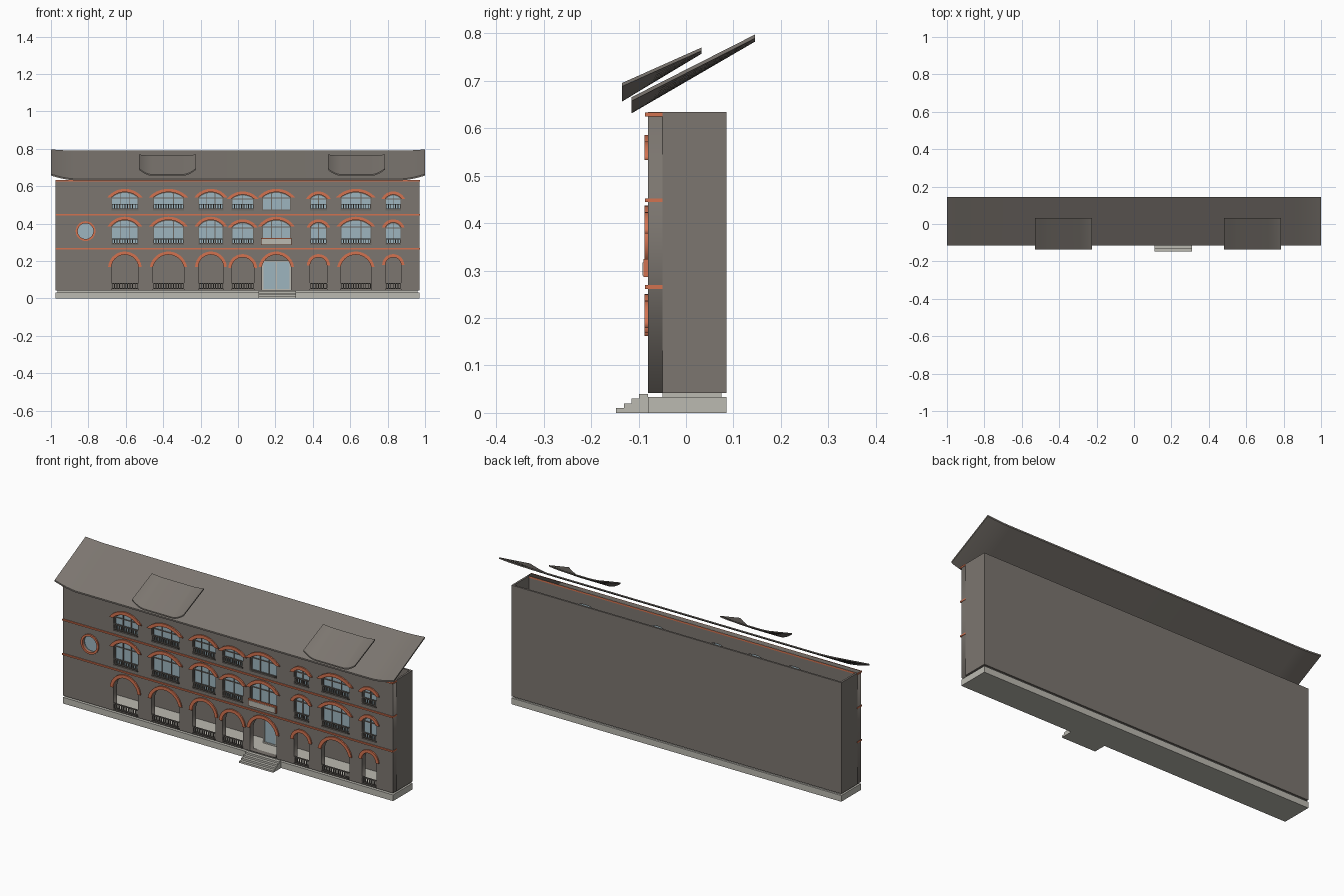
import bpy, bmesh, math
from mathutils import Matrix, Vector

if "Cube" in bpy.data.objects:
    bpy.data.objects.remove(bpy.data.objects["Cube"])


def material(name, rgb):
    m = bpy.data.materials.new(name)
    m.use_nodes = True
    m.diffuse_color = (*rgb, 1)
    m.node_tree.nodes["Principled BSDF"].inputs["Base Color"].default_value = (*rgb, 1)
    return m


WALL = material("warm grey wall", (0.20, 0.18, 0.16))
TRIM = material("dark grey trim", (0.15, 0.135, 0.12))
STONE = material("pale stone", (0.50, 0.49, 0.44))
BRICK = material("orange brick", (0.65, 0.17, 0.08))
GLASS = material("blue glass", (0.34, 0.46, 0.52))


def add_mesh(name, bm, mat):
    bmesh.ops.recalc_face_normals(bm, faces=bm.faces)
    me = bpy.data.meshes.new(name)
    bm.to_mesh(me)
    bm.free()
    me.materials.append(mat)
    ob = bpy.data.objects.new(name, me)
    bpy.context.collection.objects.link(ob)
    return ob


def boxes(name, items, mat):
    """One mesh of boxes, each given as x0, x1, y0, y1, z0, z1."""
    bm = bmesh.new()
    for x0, x1, y0, y1, z0, z1 in items:
        mid = Vector((x0 + x1, y0 + y1, z0 + z1)) / 2
        size = Matrix.Diagonal((x1 - x0, y1 - y0, z1 - z0, 1))
        bmesh.ops.create_cube(bm, size=1, matrix=Matrix.Translation(mid) @ size)
    return add_mesh(name, bm, mat)


def plate(name, loops, y0, y1, mat):
    """Fill outlines drawn in x and z (inner loops are holes), thick from y0 to y1."""
    cu = bpy.data.curves.new(name, "CURVE")
    cu.dimensions = "2D"
    cu.fill_mode = "BOTH"
    cu.extrude = (y1 - y0) / 2
    for loop in loops:
        sp = cu.splines.new("POLY")
        sp.points.add(len(loop) - 1)
        for p, (x, z) in zip(sp.points, loop):
            p.co = (x, z, 0, 1)
        sp.use_cyclic_u = True
    cu.materials.append(mat)
    ob = bpy.data.objects.new(name, cu)
    bpy.context.collection.objects.link(ob)
    ob.rotation_euler.x = math.pi / 2
    ob.location.y = (y0 + y1) / 2
    bpy.ops.object.select_all(action="DESELECT")
    ob.select_set(True)
    bpy.context.view_layer.objects.active = ob
    bpy.ops.object.convert(target="MESH")


def arc(cx, half, spring, rise, grow=0.0, n=14):
    """Circular arch from left to right, widened by grow."""
    r = (half ** 2 + rise ** 2) / (2 * rise)
    cz = spring + rise - r
    r += grow
    a = math.acos(max(-1, min(1, (spring - cz) / r)))
    return [(cx + r * math.sin(t), cz + r * math.cos(t))
            for t in (-a + 2 * a * i / n for i in range(n + 1))]


def opening(cx, half, bottom, spring, rise, inset=0.0):
    top = arc(cx, half - inset, spring, rise - inset)
    return [(cx - half + inset, bottom + inset)] + top + [(cx + half - inset, bottom + inset)]


def circle(cx, cz, r, n=28):
    return [(cx + r * math.cos(math.tau * i / n), cz + r * math.sin(math.tau * i / n))
            for i in range(n)]


# Layout: window columns (centre, width) and storeys (bottom, apex, tallest rise, railing top)
COLUMNS = [(-0.605, 0.145), (-0.372, 0.165), (-0.145, 0.135), (0.025, 0.12),
           (0.205, 0.155), (0.43, 0.09), (0.63, 0.165), (0.83, 0.085)]
STOREYS = [(0.045, 0.234, 0.066, 0.082), (0.286, 0.420, 0.036, 0.320),
           (0.470, 0.569, 0.030, 0.506)]
LEFT, RIGHT = -0.975, 0.97
FRONT, INNER, BACK = -0.08, -0.05, 0.085
DOOR = 4
ROUND = (-0.815, 0.36)

holes, rings, frames, panes, bars, rails = [], [], [], [], [], []
for level, (bottom, apex, tallest, rail_top) in enumerate(STOREYS):
    for col, (cx, width) in enumerate(COLUMNS):
        half = width / 2
        top = apex - (0.014 if width < 0.13 else 0)
        rise = min(tallest if width > 0.13 else tallest - 0.008, half * 0.97)
        spring = top - rise
        shape = (cx, half, bottom, spring, rise)
        holes.append(opening(*shape))
        rings.append(arc(cx, half, spring, rise, 0.017) + arc(cx, half, spring, rise)[::-1])
        # Glazing on the upper storeys
        if level:
            panes.append(opening(*shape))
            frames += [opening(*shape), opening(*shape, inset=0.005)]
            bars.append((cx - half, cx + half, -0.071, -0.06, spring - 0.004, spring))
            count = 3 if width > 0.13 else 2
            for i in range(1, count):
                x = cx - half + width * i / count
                end = top - 0.004 if count == 2 else spring + rise * 0.8
                bars.append((x - 0.002, x + 0.002, -0.071, -0.06, bottom, end))
        # Railing
        if col != DOOR:
            for z in (bottom + 0.005, rail_top - 0.005):
                rails.append((cx - half, cx + half, FRONT, -0.073, z, z + 0.005))
            count = round(width / 0.014)
            for i in range(count + 1):
                x = cx - half + 0.003 + (width - 0.006) * i / count
                rails.append((x - 0.0025, x + 0.0025, -0.079, -0.074,
                              bottom + 0.01, rail_top - 0.005))

# Round window
holes.append(circle(*ROUND, 0.043))
rings += [circle(*ROUND, 0.053), circle(*ROUND, 0.042)]
panes.append(circle(*ROUND, 0.043))

# Facade with its openings
outline = [(LEFT, 0.042), (RIGHT, 0.042), (RIGHT, 0.634), (LEFT, 0.634)]
plate("facade", [outline] + holes, FRONT, INNER, WALL)
plate("arch_trim", rings, -0.087, FRONT + 0.002, BRICK)
plate("window_frames", frames, -0.072, -0.06, TRIM)
plate("window_glass", panes, -0.066, -0.062, GLASS)
boxes("window_bars", bars, TRIM)
boxes("window_railings", rails, TRIM)

# Storey bands
boxes("brick_bands", [(LEFT - 0.002, RIGHT + 0.002, -0.086, INNER + 0.001, z, z + 0.008)
                      for z in (0.261, 0.444, 0.625)], BRICK)

# Hollow body, open at the top
T = 0.01
boxes("body_walls", [(LEFT, RIGHT, BACK - T, BACK, 0.042, 0.634),
                     (LEFT, LEFT + T, INNER, BACK - T, 0.042, 0.634),
                     (RIGHT - T, RIGHT, INNER, BACK - T, 0.042, 0.634)], WALL)

# Base, floor and front steps
boxes("base", [(LEFT, RIGHT, FRONT, BACK, 0, 0.033)], STONE)
boxes("floor", [(LEFT + T, RIGHT - T, INNER, BACK - T, 0.033, 0.043)], STONE)
boxes("front_steps", [(0.11, 0.31, -0.147 + 0.016 * i, FRONT, 0.01 * i, 0.01 * (i + 1))
                      for i in range(4)], STONE)

# Entrance door, set back in the hall
DX, DH = COLUMNS[DOOR][0], 0.074
boxes("door_glass", [(DX - DH, DX + DH, 0.034, 0.038, 0.043, 0.2)], GLASS)
boxes("door_frame", [(x - 0.004, x + 0.004, 0.03, 0.042, 0.043, 0.2)
                     for x in (DX - DH, DX, DX + DH)] +
      [(DX - DH, DX + DH, 0.03, 0.042, z, z + 0.007) for z in (0.043, 0.195)], STONE)

# Balcony above the door
boxes("balcony", [(DX - 0.082, DX + 0.082, -0.09, FRONT, 0.286, 0.324)], BRICK)
boxes("balcony_panel", [(DX - 0.079, DX + 0.079, -0.092, -0.089, 0.289, 0.317)], STONE)


def roof_sheet(name, x0, x1, near, far, bend, lift_near, lift_far, thick):
    """Sloping sheet between (y, z) near and far, with its ends curling up."""
    steps = 8
    side = [bend * i / steps for i in range(steps + 1)]
    xs = [x0 + d for d in side] + [x1 - d for d in reversed(side)]
    bm = bmesh.new()
    layers = []
    for (y, z), lift in ((near, lift_near), (far, lift_far)):
        for dz in (0, thick):
            row = []
            for x in xs:
                d = max(0, 1 - min(x - x0, x1 - x) / bend)
                row.append(bm.verts.new((x, y, z + dz + lift * d ** 1.8)))
            layers.append(row)
    nb, nt, fb, ft = layers
    for a, b in ((nb, nt), (nt, ft), (ft, fb), (fb, nb)):
        for i in range(len(xs) - 1):
            bm.faces.new((a[i], a[i + 1], b[i + 1], b[i]))
    for i in (0, -1):
        bm.faces.new((nb[i], nt[i], ft[i], fb[i]))
    ob = add_mesh(name, bm, WALL)
    bpy.ops.object.select_all(action="DESELECT")
    ob.select_set(True)
    bpy.context.view_layer.objects.active = ob
    bpy.ops.object.shade_smooth_by_angle(angle=math.radians(30))


# Roof and its two raised canopies
roof_sheet("main_roof", -1, 1, (-0.115, 0.631), (0.145, 0.782), 0.14, 0.026, 0.007, 0.008)
for side, x0 in (("right", -0.53), ("left", 0.48)):
    roof_sheet(side + "_roof_canopy", x0, x0 + 0.305, (-0.135, 0.656), (0.033, 0.757),
               0.07, 0.032, 0.006, 0.007)
